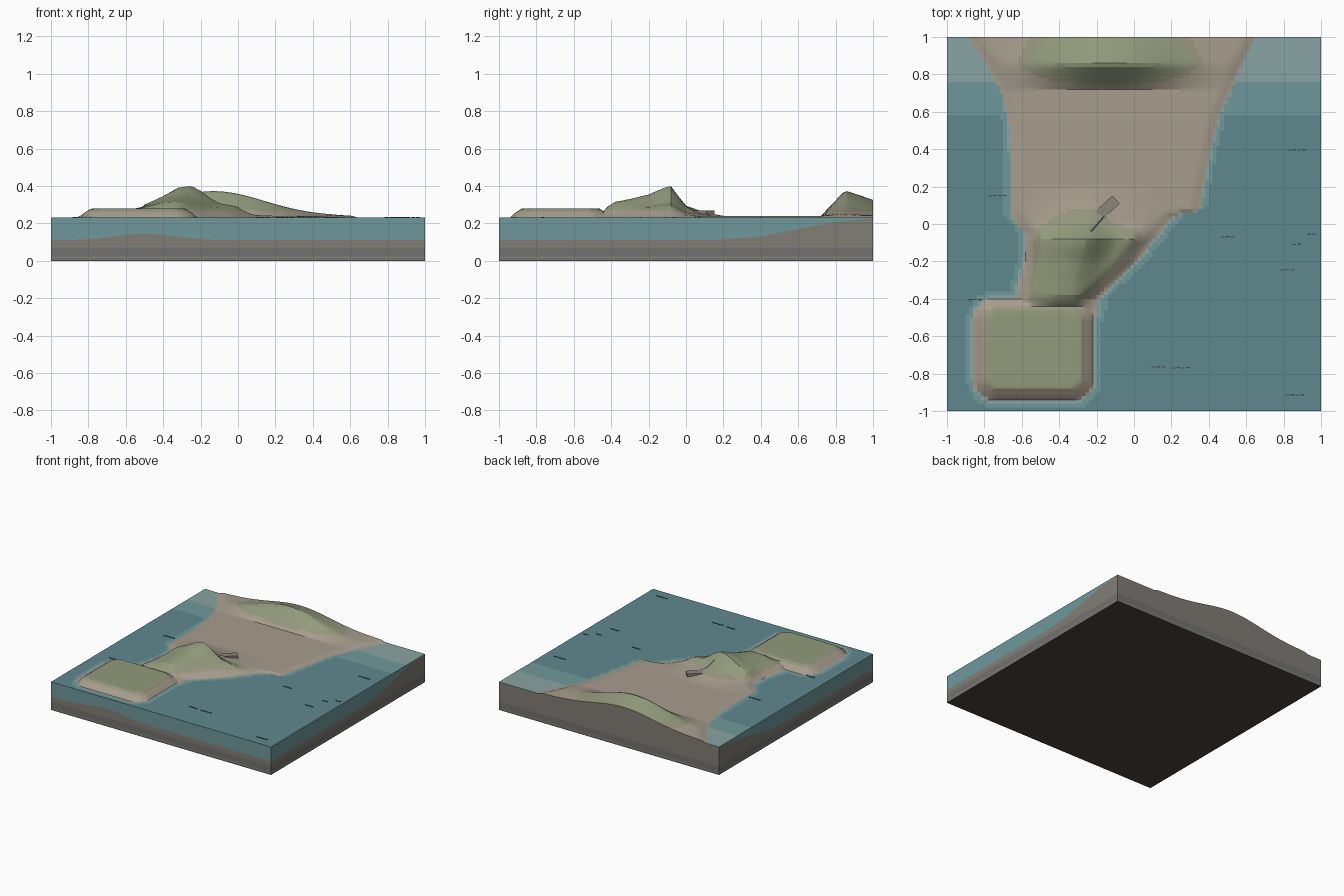
import bpy, bmesh, math
from mathutils import Vector

if "Cube" in bpy.data.objects:
    bpy.data.objects.remove(bpy.data.objects["Cube"])

N = 100
SEA = 0.23

def mat(name, hexcol):
    m = bpy.data.materials.new(name)
    c = [((hexcol >> s) & 255) / 255 for s in (16, 8, 0)]
    m.diffuse_color = [(v / 12.92 if v < 0.04 else ((v + 0.055) / 1.055) ** 2.4) for v in c] + [1]
    m.use_nodes = True
    m.node_tree.nodes["Principled BSDF"].inputs["Base Color"].default_value = m.diffuse_color
    return m

SAND, SCRUB, SLOPE = mat("sand", 0xA79D8D), mat("scrub", 0x929A7C), mat("slope", 0x98967F)
SHALLOW, MID, DEEP = mat("shallow", 0x8AA4A3), mat("mid_water", 0x70999B), mat("deep", 0x5F898F)
SOIL, ROCK, BED = mat("soil", 0x827D76), mat("rock", 0x737270), mat("bedrock", 0x4A433C)
DARK, HUT = mat("dark", 0x3F4A4C), mat("hut", 0x8C8578)

def interp(table, t):
    if t <= table[0][0]:
        return table[0][1]
    for (a, u), (b, v) in zip(table, table[1:]):
        if t <= b:
            return u + (v - u) * (t - a) / (b - a)
    return table[-1][1]

# Coastlines (y, x) and hill sections (position, rise)
WEST = [(-0.5, -0.62), (-0.38, -0.62), (-0.2, -0.58), (-0.05, -0.57), (0.05, -0.645), (0.5, -0.65),
        (0.7, -0.69), (0.85, -0.77), (1, -0.87)]
EAST = [(-0.5, -0.22), (-0.4, -0.21), (-0.2, 0.0), (0.05, 0.2), (0.08, 0.34), (0.2, 0.36), (0.4, 0.4),
        (0.6, 0.45), (0.8, 0.54), (1, 0.64)]
HILL_Y = [(-0.46, 0), (-0.42, 0.05), (-0.38, 0.075), (-0.3, 0.09), (-0.2, 0.115), (-0.12, 0.15),
          (-0.08, 0.16), (-0.04, 0.105), (0, 0.055), (0.07, 0.03), (0.12, 0.015), (0.2, 0)]
HILL_X = [(-0.36, 0), (-0.26, 0.28), (-0.13, 0.66), (-0.05, 0.94), (0.02, 1), (0.07, 0.84),
          (0.12, 0.6), (0.17, 0.42), (0.27, 0.31), (0.37, 0.1), (0.47, 0)]
DUNE_Y = [(0.72, 0), (0.75, 0.03), (0.85, 0.135), (0.9, 0.12), (1, 0.085)]

def shore(x, y):
    """Inland distance for the mainland and the front headland."""
    d = min(x - interp(WEST, y), (interp(EAST, y) - x) * (0.7 if y < 0.05 else 1))
    if y < -0.5:
        d = min(d, y + 0.5) if d > 0 else d - (-0.5 - y)
    qx, qy, r = abs(x + 0.535) - 0.195, abs(y + 0.67) - 0.15, 0.12
    head = r - math.hypot(max(qx, 0), max(qy, 0)) - min(max(qx, qy), 0)
    return d, head

def land(x, y):
    d, head = shore(x, y)
    z = SEA
    if d > 0:
        k = min(1, d / 0.07)
        z += 0.01 * min(1, d / 0.03)
        cx = interp([(-0.42, -0.37), (-0.08, -0.27)], y)
        z += k * interp(HILL_Y, y) * interp(HILL_X, x - cx)
        z += k * interp(DUNE_Y, y) * math.exp(-0.5 * ((x + 0.13) / 0.27) ** 2)
    if head > 0:
        z = max(z, SEA + interp([(0, 0), (0.015, 0.018), (0.06, 0.048), (0.08, 0.05)], head))
    return z

def seabed(x, y):
    d = max(shore(x, y))
    shelf = interp([(0.15, 0.11), (0.4, 0.13), (0.6, 0.17), (0.8, 0.208), (1, 0.225)], y)
    return SEA if d >= 0 else max(shelf, SEA + 1.4 * d)

def make(name, faces):
    """Mesh from (corner list, material) pairs, welding shared corners."""
    me = bpy.data.meshes.new(name)
    ob = bpy.data.objects.new(name, me)
    bpy.context.collection.objects.link(ob)
    bm, seen, mats = bmesh.new(), {}, []
    for pts, m in faces:
        vs = []
        for p in pts:
            key = tuple(round(c, 5) for c in p)
            if key not in seen:
                seen[key] = bm.verts.new(key)
            if seen[key] not in vs:
                vs.append(seen[key])
        if len(vs) < 3:
            continue
        if m not in mats:
            mats.append(m)
        bm.faces.new(vs).material_index = mats.index(m)
    bm.to_mesh(me)
    bm.free()
    for m in mats:
        me.materials.append(m)
    return ob

# Top surface: land and water split by height, coloured in bands
co = [-1 + 2 * i / N for i in range(N + 1)]
H = [[land(x, y) for x in co] for y in co]
ground, water = [], []
for j in range(N):
    for i in range(N):
        ids = [(i, j), (i + 1, j), (i + 1, j + 1), (i, j + 1)]
        quad = [(co[a], co[b], H[b][a]) for a, b in ids]
        cx, cy = co[i] + 1 / N, co[j] + 1 / N
        zs = [p[2] for p in quad]
        if max(zs) <= SEA + 1e-6:
            s = seabed(cx, cy)
            water.append((quad, SHALLOW if s > 0.2 else MID if s > 0.165 else DEEP))
        else:
            z = sum(zs) / 4
            ground.append((quad, SCRUB if z > 0.276 else SLOPE if z > 0.265 else SAND))
land_ob = make("land", ground)
make("water_surface", water)
bpy.context.view_layer.objects.active = land_ob
land_ob.select_set(True)
bpy.ops.object.shade_smooth_by_angle(angle=math.radians(20))

# Side walls: strata below, water above the seabed
strata, wall_water = [], []
sides = [lambda t: (t, -1), lambda t: (1, t), lambda t: (-t, 1), lambda t: (-1, -t)]
for side in sides:
    for a, b in zip(co, co[1:]):
        (x0, y0), (x1, y1) = side(a), side(b)
        def column(x, y):
            top = land(x, y)
            bed = top if top > SEA else seabed(x, y)
            if y < -0.99:
                bed = 0.11 + 0.035 * math.exp(-((x + 0.5) / 0.22) ** 2)
            return [0, 0.012, 0.022, 0.07, bed, top]
        l, r = column(x0, y0), column(x1, y1)
        for k, m in enumerate([ROCK, SOIL, ROCK, SOIL, MID]):
            quad = [(x0, y0, l[k]), (x1, y1, r[k]), (x1, y1, r[k + 1]), (x0, y0, l[k + 1])]
            (wall_water if k == 4 else strata).append((quad, m))
make("strata_walls", strata)
make("water_walls", wall_water)
make("underside", [([(-1, -1, 0), (-1, 1, 0), (1, 1, 0), (1, -1, 0)], BED)])

def box(name, loc, size, m, rot=0):
    bpy.ops.mesh.primitive_cube_add(size=1, location=loc, rotation=(0, 0, rot))
    ob = bpy.context.object
    ob.name = name
    ob.scale = size
    ob.data.materials.append(m)
    return ob

# Hut at the foot of the hill with a narrow path leading uphill
box("hut", (-0.14, 0.09, 0.25), (0.12, 0.058, 0.036), HUT, math.radians(42))
a, b = Vector((-0.23, -0.04)), Vector((-0.16, 0.04))
w = Vector((0.004, -0.004))
path = []
for i in range(4):
    p, q = a.lerp(b, i / 4), a.lerp(b, (i + 1) / 4)
    path.append(([(v.x, v.y, land(v.x, v.y) + 0.004) for v in (p - w, p + w, q + w, q - w)], DARK))
make("path", path)

# Wave ripples: rows of short dashes on the water
ripples = [(0.87, 0.395, 4), (-0.73, 0.15, 4), (-0.85, -0.405, 3), (0.5, -0.07, 3), (0.95, -0.055, 2),
           (0.87, -0.11, 2), (0.82, -0.245, 3), (0.13, -0.765, 3), (0.25, -0.77, 4), (0.86, -0.915, 4)]
for x, y, n in ripples:
    for k in range(n):
        box("ripple", (x + (k - (n - 1) / 2) * 0.026, y + 0.002 * (k % 2), SEA + 0.002),
            (0.02, 0.006, 0.004), DARK)
